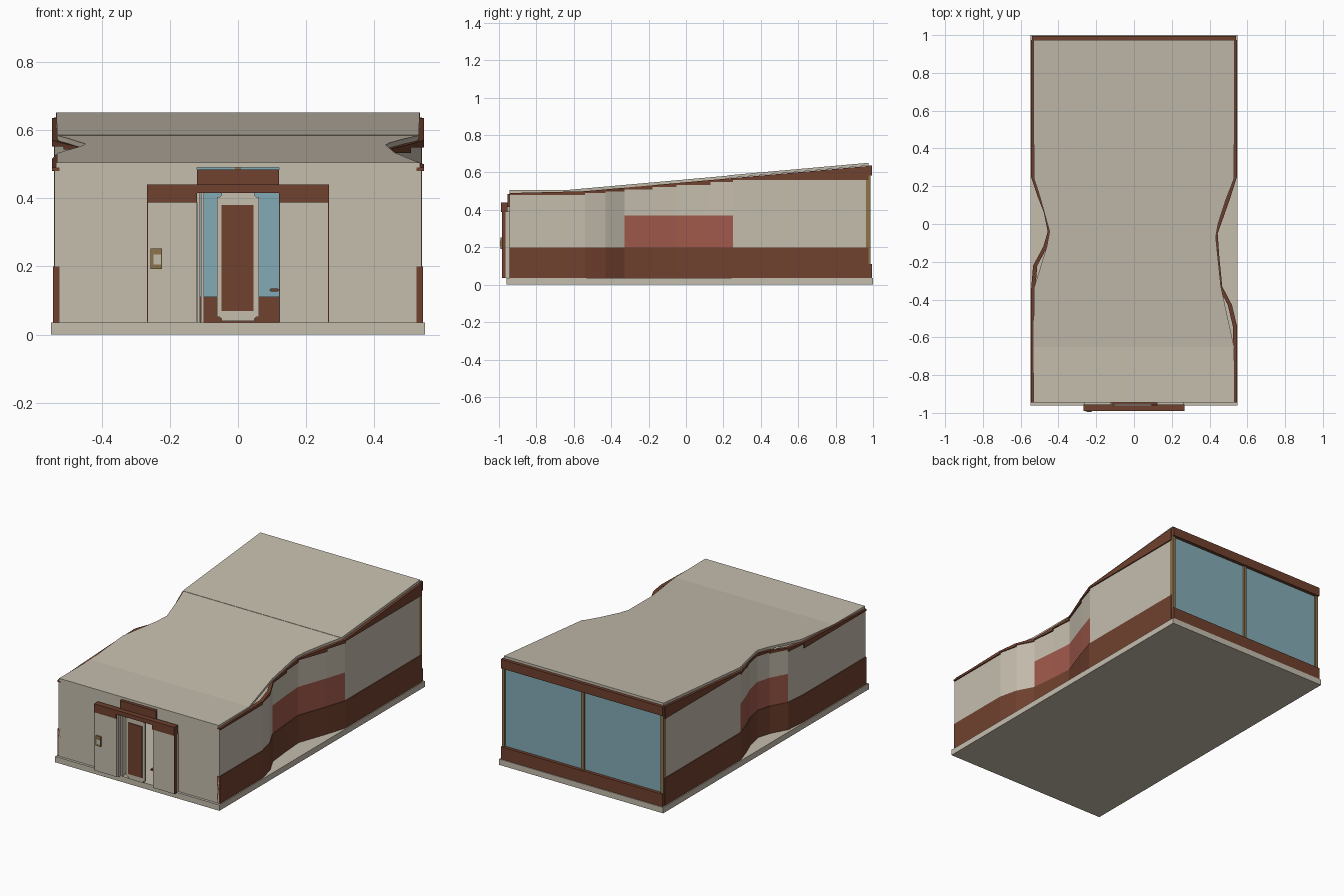
import bpy, bmesh

cube = bpy.data.objects.get("Cube")
if cube:
    bpy.data.objects.remove(cube, do_unlink=True)


def material(name, rgb):
    m = bpy.data.materials.new(name)
    m.use_nodes = True
    m.diffuse_color = (*rgb, 1)
    m.node_tree.nodes["Principled BSDF"].inputs["Base Color"].default_value = (*rgb, 1)
    return m


CREAM = material("cream", (0.56, 0.51, 0.42))
BROWN = material("brown", (0.16, 0.052, 0.027))
RED = material("brick_red", (0.35, 0.1, 0.07))
GLASS = material("blue_glass", (0.23, 0.41, 0.47))
GOLD = material("bronze", (0.27, 0.17, 0.07))


def finish(name, bm, mat):
    bmesh.ops.recalc_face_normals(bm, faces=bm.faces)
    mesh = bpy.data.meshes.new(name)
    bm.to_mesh(mesh)
    bm.free()
    mesh.materials.append(mat)
    ob = bpy.data.objects.new(name, mesh)
    bpy.context.collection.objects.link(ob)
    return ob


def box(name, x, y, z, mat, round_corners=0):
    bm = bmesh.new()
    bmesh.ops.create_cube(bm, size=1)
    for v in bm.verts:
        v.co = [(a + b) / 2 + c * (b - a) for (a, b), c in zip((x, y, z), v.co)]
    if round_corners:
        edges = [e for e in bm.edges if abs(e.verts[0].co.y - e.verts[1].co.y) > 1e-5]
        bmesh.ops.bevel(bm, geom=edges, offset=round_corners, segments=3, affect='EDGES')
    return finish(name, bm, mat)


def loft(name, rings, mat):
    """Skin a row of four-point cross-sections and cap both ends."""
    bm = bmesh.new()
    rows = [[bm.verts.new(p) for p in ring] for ring in rings]
    for a, b in zip(rows, rows[1:]):
        for i in range(4):
            j = (i + 1) % 4
            bm.faces.new((a[i], a[j], b[j], b[i]))
    bm.faces.new(rows[0])
    bm.faces.new(rows[-1])
    return finish(name, bm, mat)


def at(points, y):
    """Width of a plan outline, given as (y, x) points, at y."""
    for (y0, x0), (y1, x1) in zip(points, points[1:]):
        if y0 <= y <= y1:
            return x0 + (x1 - x0) * (y - y0) / (y1 - y0)
    return points[-1][1]


FRONT, BACK, KINK, SEAM = -0.945, 0.975, -0.65, 0.23
FLOOR, THICK = 0.035, 0.015


def roof_z(y):
    return 0.505 + max(0, y - KINK) * 0.089


# Plan outlines of the waisted walls and of the roof, as (y, half width)
wall_plan = {
    1: [(FRONT, .538), (-.54, .538), (-.43, .512), (-.33, .46), (-.18, .445),
        (-.05, .436), (.13, .5), (.25, .538), (BACK, .538)],
    -1: [(FRONT, .538), (-.35, .538), (-.22, .527), (-.12, .473), (-.04, .45),
         (.06, .47), (.15, .505), (.25, .538), (BACK, .538)],
}
roof_plan = {
    1: [(FRONT, .533), (KINK, .53), (-.33, .46), (-.07, .433), (0, .445),
        (.13, .487), (.24, .53), (BACK, .533)],
    -1: [(FRONT, .533), (-.34, .53), (-.12, .462), (-.04, .447), (.15, .5),
         (.24, .53), (BACK, .533)],
}

# Floor slab
box("floor_slab", (-.548, .548), (-.96, 1), (0, FLOOR), CREAM)

# Roof in two sloping sheets with a fine step between them
breaks = sorted({p[0] for side in roof_plan.values() for p in side} | {SEAM})
for name, lo, hi, lift in (("front_roof", FRONT, SEAM, 0), ("rear_roof", SEAM, BACK, .002)):
    rings = []
    for y in [b for b in breaks if lo <= b <= hi]:
        left, right, z = at(roof_plan[1], y), -at(roof_plan[-1], y), roof_z(y) + lift
        rings.append([(right, y, z - THICK), (left, y, z - THICK), (left, y, z), (right, y, z)])
    loft(name, rings, CREAM)


# Side walls: stacked bands running along the plan outline
def band(name, side, plan, low, high, mat, out=0):
    rings = []
    for y, x in plan:
        a, b = side * (x + out), side * (x - .015)
        rings.append([(a, y, low(y)), (b, y, low(y)), (b, y, high(y)), (a, y, high(y))])
    return loft(name, rings, mat)


def level(z):
    return lambda y: z


for side, label in ((1, "left"), (-1, "right")):
    plan = wall_plan[side]
    band(label + "_base_band", side, plan, level(FLOOR), level(.2), BROWN, .004)
    for i, pair in enumerate(zip(plan, plan[1:])):
        y0, y1 = pair[0][0], pair[1][0]
        top = roof_z(y0) - .025
        name = f"{label}_wall_{i}"
        mid = RED if y0 > -.34 and y1 < .26 else CREAM
        band(name + "_panel", side, pair, level(.2), level(.37), mid)
        band(name + "_upper", side, pair, level(.37), level(top), CREAM)
        band(name + "_trim", side, pair, level(top), lambda y: roof_z(y) - THICK, BROWN, .007)

# Front wall with a door opening
for side, label in ((1, "left"), (-1, "right")):
    xs = sorted((side * .12, side * .536))
    box(label + "_front_wall", xs, (FRONT, -.93), (FLOOR, .49), CREAM)
box("door_header", (-.12, .12), (-.955, -.93), (.415, .485), BROWN)

# Porch panels, jambs and lintel
for side, label in ((1, "left"), (-1, "right")):
    def xs(a, b):
        return sorted((side * a, side * b))
    box(label + "_porch_panel", xs(.122, .264), (-.985, FRONT), (FLOOR, .39), CREAM)
    box(label + "_porch_edge", xs(.264, .267), (-.985, -.965), (FLOOR, .39), BROWN)
    box(label + "_lintel_end", xs(.12, .267), (-.99, -.955), (.388, .44), BROWN)
box("lintel", (-.12, .12), (-.99, -.96), (.415, .44), BROWN)
box("door_jamb_outer", (-.12, -.111), (-.98, -.93), (FLOOR, .415), CREAM)
box("door_jamb_inner", (-.109, -.1), (-.965, -.93), (FLOOR, .415), CREAM)

# Sliding door with a raised brown panel, and its handle
box("door_frame", (-.061, .061), (-.975, -.962), (.04, .415), CREAM, .012)
box("door_panel", (-.049, .046), (-.979, -.975), (.07, .38), BROWN)
box("door_handle", (.092, .122), (-.97, -.95), (.126, .136), BROWN, .004)

# Entry control box
box("control_frame", (-.256, -.223), (-.992, -.985), (.192, .252), GOLD)
box("control_face", (-.248, -.226), (-.995, -.992), (.205, .235), CREAM)

# Glazed back wall
box("back_header", (-.54, .54), (.97, .995), (.583, .637), BROWN)
box("back_sill", (-.54, .54), (.97, .995), (FLOOR, .11), BROWN)
for side, label in ((1, "left"), (-1, "right")):
    box(label + "_back_window", sorted((0, side * .53)), (.965, .975), (.11, .585), GLASS)
for x, label in ((-.53, "right"), (0, "middle"), (.53, "left")):
    box(label + "_mullion", (x - .009, x + .009), (.962, .986), (.11, .585), GOLD)
